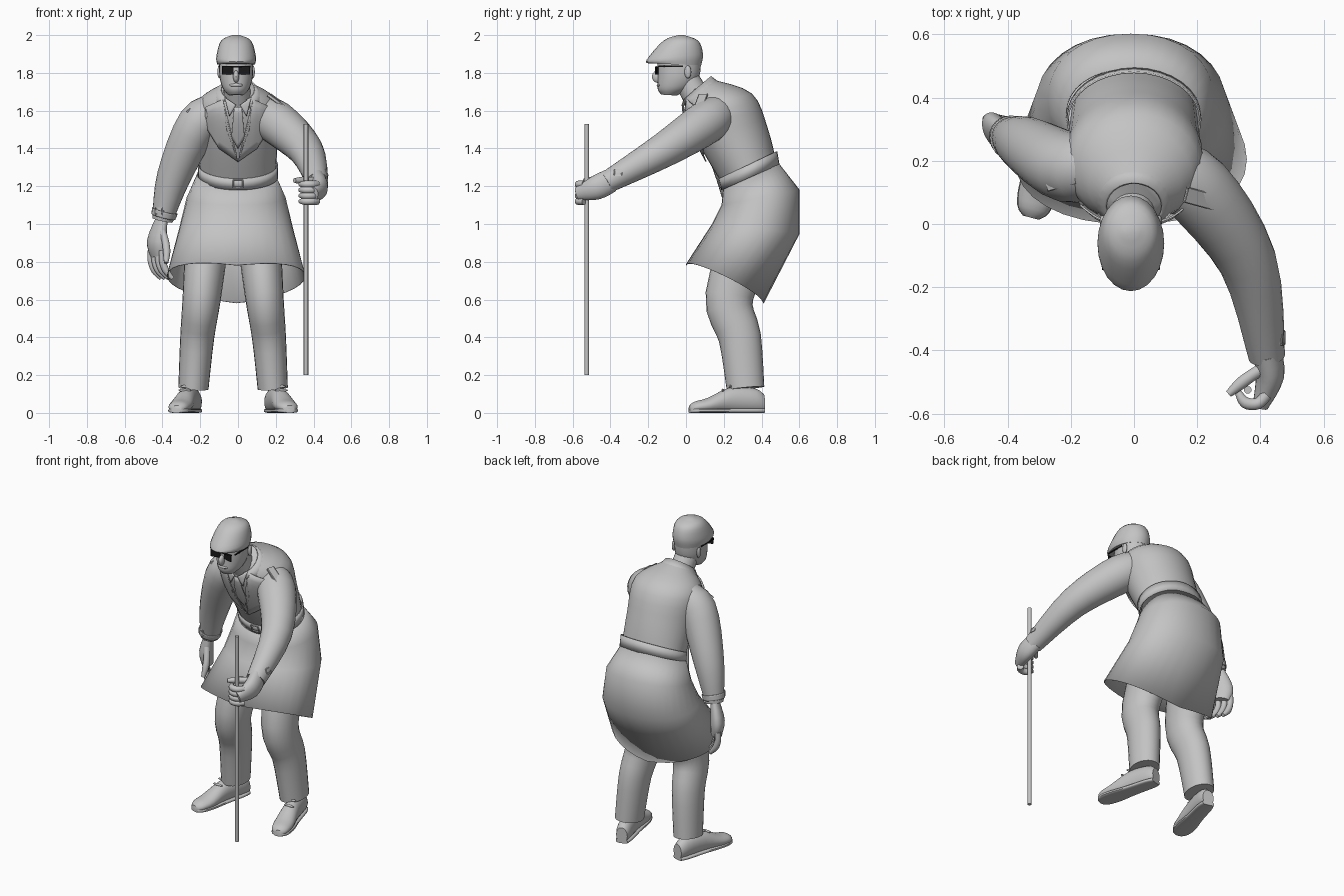
import bpy, bmesh, math
from mathutils import Vector, Quaternion
from mathutils.bvhtree import BVHTree

if "Cube" in bpy.data.objects:
    bpy.data.objects.remove(bpy.data.objects["Cube"])


def material(name, value):
    mat = bpy.data.materials.new(name)
    mat.use_nodes = True
    colour = (value, value, value, 1)
    mat.diffuse_color = colour
    mat.node_tree.nodes["Principled BSDF"].inputs["Base Color"].default_value = colour
    return mat


GREY = material("plain grey", .55)
BLACK = material("lens black", .01)
UP = Vector((0, 0, 1))
parts = []


def finish(name, bm, mat=GREY, thick=0):
    bmesh.ops.recalc_face_normals(bm, faces=bm.faces)
    mesh = bpy.data.meshes.new(name)
    bm.to_mesh(mesh)
    bm.free()
    mesh.materials.append(mat)
    ob = bpy.data.objects.new(name, mesh)
    bpy.context.collection.objects.link(ob)
    if thick:
        solid = ob.modifiers.new("thickness", "SOLIDIFY")
        solid.thickness, solid.offset = thick, 0
    parts.append(ob)
    return ob


def spline(rows, steps):
    """Smooth curve through rows of any width."""
    rows = [Vector(row) for row in rows]
    last = len(rows) - 1
    result = []
    for i in range(last):
        a, b = rows[i], rows[i + 1]
        ta = (b - rows[max(i - 1, 0)]) / 2
        tb = (rows[min(i + 2, last)] - a) / 2
        for k in range(steps):
            t = k / steps
            ease = t * t * (3 - 2 * t)
            result.append(a.lerp(b, ease) + ta * t * (1 - t) ** 2 - tb * t * t * (1 - t))
    return result + [rows[last]]


def loft(name, rings, sides=24, power=1, caps=True, thick=0, opening=-2):
    """Skin (centre, u, v) rings; power below one is boxier, opening leaves a gap at the front."""
    bm = bmesh.new()
    shape = lambda c: math.copysign(abs(c) ** power, c)
    angles = [math.tau * i / sides for i in range(sides)]
    loops = []
    for centre, u, v in rings:
        points = [centre + u * shape(math.cos(a)) + v * shape(math.sin(a)) for a in angles]
        loops.append([bm.verts.new((p.x, p.y, max(p.z, 0))) for p in points])
    for low, high in zip(loops, loops[1:]):
        for i in range(sides):
            if math.sin(angles[i]) > opening:
                bm.faces.new((low[i - 1], low[i], high[i], high[i - 1]))
    if caps:
        bm.faces.new(loops[0])
        bm.faces.new(loops[-1])
    return finish(name, bm, GREY, thick)


def body(name, rows, x=0, steps=4, **options):
    """Rings given by front y and z, back y and z, and half width."""
    rings = []
    for front_y, front_z, back_y, back_z, width in spline(rows, steps):
        front, back = Vector((x, front_y, front_z)), Vector((x, back_y, back_z))
        rings.append(((front + back) / 2, Vector((width, 0, 0)), (back - front) / 2))
    return loft(name, rings, **options)


def tube(name, points, side=(1, 0, 0), depth=1, steps=4, **options):
    """Rings along a path of x, y, z and half width."""
    rows = spline(points, steps)
    centres = [Vector(row[:3]) for row in rows]
    rings = []
    for i, row in enumerate(rows):
        along = centres[min(i + 1, len(rows) - 1)] - centres[max(i - 1, 0)]
        along.normalize()
        u = Vector(side)
        u = (u - along * u.dot(along)).normalized()
        rings.append((centres[i], u * row[3], along.cross(u) * row[3] * depth))
    return loft(name, rings, **options)


def digit(name, start, heading, axis, curl, joint, radius=.019):
    """A finger of three joints, each turned further about the axis."""
    place, heading = Vector(start), Vector(heading).normalized()
    points = [(*place, radius)]
    for i in range(3):
        place = place + heading * joint
        heading = Quaternion(axis, math.radians(curl)) @ heading
        points.append((*place, radius * (1 if i < 2 else .6)))
    tube(name, points, axis, sides=10)


def ball(name, place, size):
    bm = bmesh.new()
    bmesh.ops.create_uvsphere(bm, u_segments=16, v_segments=10, radius=1)
    for v in bm.verts:
        v.co = v.co * Vector(size) + Vector(place)
    finish(name, bm)


def box(name, place, size, facing=(0, 1, 0), mat=GREY):
    bm = bmesh.new()
    bmesh.ops.create_cube(bm, size=1)
    turn = Vector(facing).to_track_quat("Y", "Z")
    for v in bm.verts:
        v.co = turn @ (v.co * Vector(size)) + Vector(place)
    bmesh.ops.bevel(bm, geom=bm.edges[:], offset=min(size) / 4, segments=1, affect="EDGES")
    finish(name, bm, mat)


def buckle(name, place, width, height, facing):
    turn = Vector(facing).to_track_quat("Y", "Z")
    bar = .008
    for s in (-1, 1):
        across, up = Vector((s * width / 2, 0, 0)), UP * s * height / 2
        box(name + "_upright", Vector(place) + turn @ across, (bar, bar, height), facing)
        box(name + "_rail", Vector(place) + turn @ up, (width, bar, bar), facing)


# Coat body, with the hem lifted at the sides
torso = body("coat_torso", [(.2, 1.2, .48, 1.32, .2), (.07, 1.42, .435, 1.5, .21),
                            (0, 1.6, .35, 1.69, .21), (.02, 1.7, .14, 1.765, .08)], sides=32)
skirt = body("coat_skirt", [(0, .78, .41, .58, .365), (.14, 1, .6, .95, .3), (.19, 1.1, .6, 1.18, .26),
                            (.2, 1.2, .49, 1.32, .205)], -.01, steps=1, sides=32, power=.92,
             caps=False, thick=.004)
for v in skirt.data.vertices[:32]:
    v.co.z += abs(v.co.x) / 8
body("belt", [(.19, 1.18, .492, 1.315, .21), (.175, 1.24, .48, 1.385, .21)],
     steps=1, sides=32, caps=False, thick=.006)
buckle("belt_buckle", (0, .175, 1.215), .05, .045, (0, 1, .4))
body("coat_collar", [(-.02, 1.65, .13, 1.78, .09), (-.01, 1.59, .19, 1.735, .14)],
     steps=1, caps=False, thick=.008, opening=-.75)

# Lapels, shirt collar and tie laid on the chest
chest = BVHTree.FromPolygons([v.co for v in torso.data.vertices],
                             [face.vertices[:] for face in torso.data.polygons])


def plate(name, outline, gap, mirror=1):
    bm = bmesh.new()
    bm.faces.new([bm.verts.new((x * mirror, 0, z)) for x, z in outline])
    bmesh.ops.triangulate(bm, faces=bm.faces[:])
    bmesh.ops.subdivide_edges(bm, edges=bm.edges[:], cuts=6, use_grid_fill=True)
    for v in bm.verts:
        hit = chest.ray_cast(v.co - Vector((0, 2, 0)), Vector((0, 1, 0)))[0]
        v.co.y = (hit.y if hit else 0) - gap
    finish(name, bm, thick=.006)


for side, label in ((-1, "right"), (1, "left")):
    plate(label + "_lapel", [(.08, 1.66), (.17, 1.62), (.16, 1.57), (.18, 1.53), (.1, 1.4),
                             (0, 1.33), (.06, 1.5)], .014, side)
    plate(label + "_shirt_collar", [(.01, 1.63), (.07, 1.67), (.045, 1.57)], .02, side)
plate("tie", [(-.02, 1.62), (.02, 1.62), (.035, 1.46), (0, 1.4), (-.035, 1.46)], .012)

# Head, cap and dark glasses
MIDDLE = -.01
tube("neck", [(0, .08, 1.63, .075), (MIDDLE, 0, 1.77, .067)])
body("head", [(-.13, 1.685, -.05, 1.68, .04), (-.15, 1.715, .03, 1.72, .07),
              (-.15, 1.78, .07, 1.78, .088), (-.15, 1.86, .08, 1.86, .09)], MIDDLE)
body("flat_cap", [(-.2, 1.85, .08, 1.84, .1), (-.208, 1.87, .09, 1.9, .105),
                  (-.12, 1.97, .065, 1.97, .08), (-.04, 2, -.01, 2, .02)], MIDDLE)
ball("nose", (MIDDLE, -.15, 1.78), (.016, .03, .033))
ball("lips", (MIDDLE, -.143, 1.735), (.035, .012, .01))
for s, label in ((-1, "right"), (1, "left")):
    ball(label + "_ear", (MIDDLE + s * .089, .01, 1.805), (.01, .018, .034))
    box(label + "_lens", (MIDDLE + s * .043, -.153, 1.812), (.062, .006, .042), (s * .25, 1, 0), BLACK)
    box(label + "_temple", (MIDDLE + s * .089, -.08, 1.835), (.006, .13, .009), mat=BLACK)
box("glasses_bridge", (MIDDLE, -.158, 1.832), (.15, .006, .009), mat=BLACK)

# Trousers and shoes, toes turned out
SHOE = [(0, .035, .1), (.12, .046, .13), (.45, .05, .135), (.75, .06, .08), (.93, .05, .06), (1, .025, .04)]
for s, label in ((-1, "right"), (1, "left")):
    x = lambda distance: s * distance - .026
    tube(label + "_trouser_leg", [(x(.21), .315, .13, .08), (x(.19), .285, .4, .09),
                                  (x(.165), .23, .62, .102), (x(.13), .37, 1, .12)], depth=1.25)
    heel, toe = Vector((x(.2), .41, 0)), Vector((x(.3), .02, 0))
    across = (toe - heel).cross(UP).normalized()
    upper, sole = [], []
    for t, width, height in spline(SHOE, 3):
        place = heel.lerp(toe, t)
        upper.append((place + UP * height / 2, across * width, UP * height / 2))
        sole.append((place + UP * .012, across * width * 1.04, UP * .012))
    loft(label + "_shoe", upper)
    loft(label + "_sole", sole, power=.6)
    for t in (.45, .55):
        ball(label + "_lace", heel.lerp(toe, t) + UP * (.23 - t / 5), (.035, .008, .008))


# Sleeves, with a buckle at the cuff
def sleeve(label, points, outward):
    tube(label + "_sleeve", points)
    elbow, wrist = Vector(points[-2]), Vector(points[-1])
    cuff = wrist.lerp(elbow, .2)
    outward = Vector(outward).normalized()
    buckle(label + "_cuff_buckle", Vector(cuff[:3]) + outward * cuff[3], .04, .03, outward)
    return [wrist.lerp(elbow, t) + Vector((0, 0, 0, .005)) for t in (.08, .22)]


strap = sleeve("right", [(-.1, .19, 1.6, .09), (-.21, .18, 1.53, .112), (-.34, .25, 1.25, .09),
                         (-.4, .28, 1.02, .055)], (-.5, -1, 0))
tube("right_cuff_strap", strap, caps=False, thick=.005)
sleeve("left", [(.08, .19, 1.6, .09), (.2, .11, 1.54, .115), (.36, -.12, 1.39, .092),
                (.42, -.42, 1.22, .058)], (1, 0, .3))

# Right hand, hanging open
tube("right_hand", [(-.4, .28, 1.04, .04), (-.43, .29, .91, .07), (-.42, .29, .83, .055)],
     (-.5, .8, 0), depth=.6)
for i in range(4):
    digit("right_finger", (-.4 - i * .02, .24 + i * .03, .86), (0, 0, -1), (0, -1, 0), 20, .055)
digit("right_thumb", (-.4, .25, .96), (.3, -.4, -1), (0, -1, 0), -10, .06, .02)

# Left hand, gripping the cane
tube("left_hand", [(.42, -.4, 1.23, .045), (.43, -.48, 1.19, .045), (.4, -.575, 1.16, .025)], depth=1.4)
for i in range(4):
    digit("left_finger", (.42, -.54, 1.21 - i * .03), (-1, -1, 0), (0, 0, -1), 50, .04)
digit("left_thumb", (.42, -.45, 1.23), (-1, -.6, 0), (0, 0, 1), 5, .05, .02)
tube("cane", [(.36, -.525, .2, .012), (.36, -.525, 1.53, .012)], steps=1, sides=12)

# Shoulder straps
for s, label, place in ((-1, "right", (-.23, .14, 1.625)), (1, "left", (.21, .08, 1.65))):
    box(label + "_shoulder_strap", place, (.045, .012, .11), (s * .55, -.15, .8))

# Smooth shading with sharp edges kept
bpy.ops.object.select_all(action="DESELECT")
for ob in parts:
    ob.select_set(True)
bpy.context.view_layer.objects.active = torso
bpy.ops.object.shade_smooth_by_angle(angle=math.radians(40))
